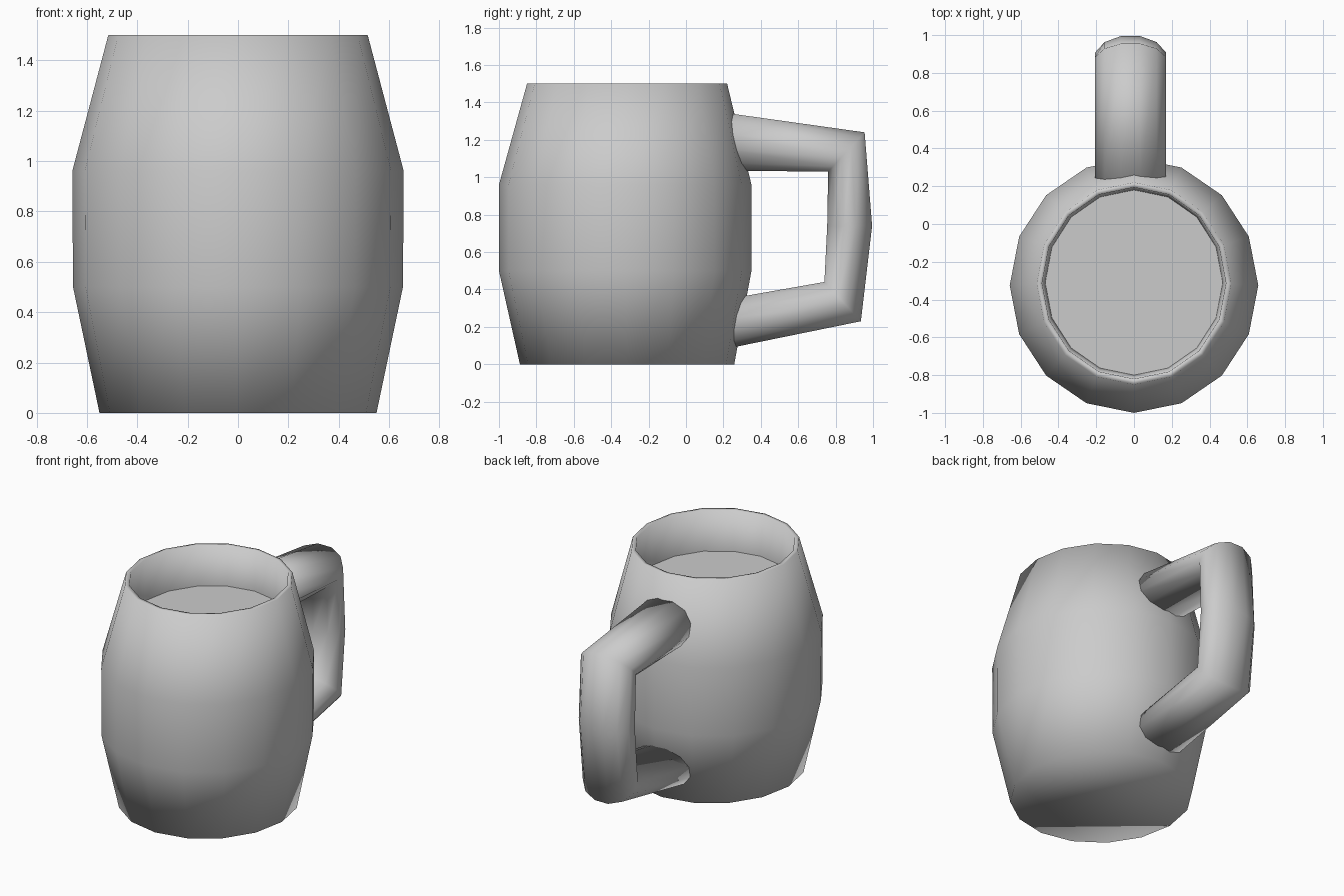
import bpy, bmesh
from math import sin, cos, pi
from mathutils import Vector

if "Cube" in bpy.data.objects:
    bpy.data.objects.remove(bpy.data.objects["Cube"])


def loft(name, rings, smooth=True, cap_start=True, cap_end=True):
    """Skin a list of equal-length point rings and cap the ends."""
    bm = bmesh.new()
    loops = [[bm.verts.new(p) for p in ring] for ring in rings]
    n = len(loops[0])
    for a, b in zip(loops, loops[1:]):
        for i in range(n):
            j = (i + 1) % n
            bm.faces.new((a[i], a[j], b[j], b[i]))
    if cap_start:
        bm.faces.new(loops[0][::-1])
    if cap_end:
        bm.faces.new(loops[-1])
    bmesh.ops.recalc_face_normals(bm, faces=bm.faces)
    for f in bm.faces:
        f.smooth = smooth
    mesh = bpy.data.meshes.new(name)
    bm.to_mesh(mesh)
    bm.free()
    obj = bpy.data.objects.new(name, mesh)
    bpy.context.collection.objects.link(obj)
    return obj


def ellipse(center, u, v, sides, phase=0.0):
    angles = [2 * pi * (i + phase) / sides for i in range(sides)]
    return [center + u * cos(a) + v * sin(a) for a in angles]


def body_ring(rx, ry, cy, z):
    return ellipse(Vector((0, cy, z)), Vector((rx, 0, 0)), Vector((0, ry, 0)), 16)


# Barrel body: outside from base to rim, then down the inner wall
LIQUID_Z = 1.23
profile = [
    (0.55, 0.573, -0.315, 0.0),
    (0.655, 0.675, -0.325, 0.5),
    (0.658, 0.675, -0.325, 0.96),
    (0.515, 0.535, -0.315, 1.5),
    (0.487, 0.507, -0.313, 1.5),
    (0.47, 0.49, -0.31, LIQUID_Z),
]
loft("mug_body", [body_ring(*p) for p in profile], cap_end=False)

# Flat surface closing the inside
bm = bmesh.new()
bm.faces.new([bm.verts.new(p) for p in body_ring(0.47, 0.49, -0.31, LIQUID_Z)])
mesh = bpy.data.meshes.new("inner_surface")
bm.to_mesh(mesh)
bm.free()
bpy.context.collection.objects.link(bpy.data.objects.new("inner_surface", mesh))

# Handle: outer and inner (y, z) points of each cross-section
sections = [
    ((0.22, 1.343), (0.22, 1.035)),
    ((0.955, 1.24), (0.76, 1.03)),
    ((0.995, 0.74), (0.755, 0.74)),
    ((0.935, 0.23), (0.74, 0.44)),
    ((0.20, 0.08), (0.20, 0.345)),
]
rings = []
for outer, inner in sections:
    o, i = Vector((-0.018, *outer)), Vector((-0.018, *inner))
    half = (o - i) / 2 / cos(pi / 12)
    rings.append(ellipse((o + i) / 2, half, Vector((0.195, 0, 0)), 12, 0.5))
loft("handle", rings)
